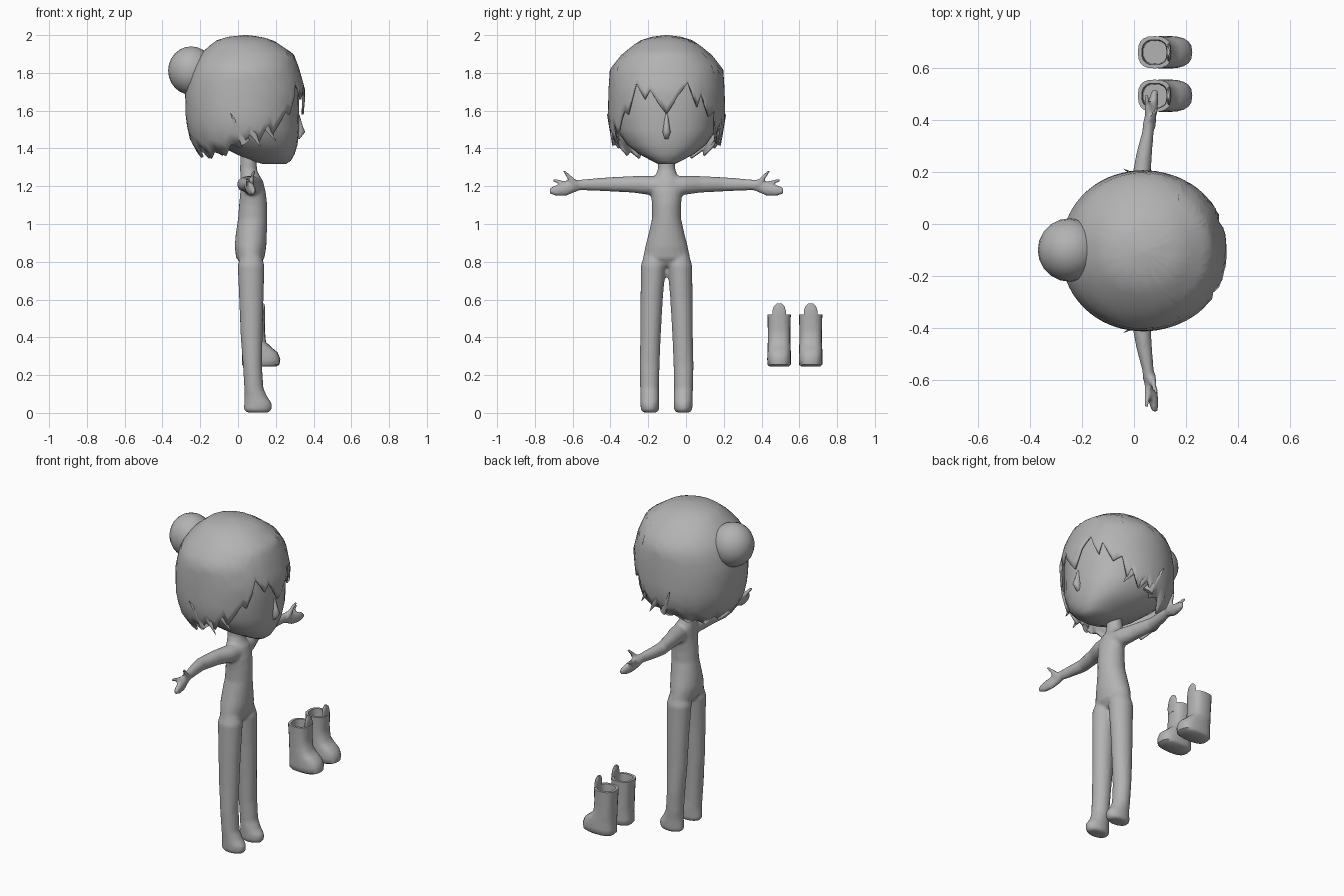
import bpy, bmesh, math
from mathutils import Vector

if "Cube" in bpy.data.objects:
    bpy.data.objects.remove(bpy.data.objects["Cube"])

CY = -0.103  # figure's mirror plane; the figure faces +x

grey = bpy.data.materials.new("plain grey")
grey.diffuse_color = (0.45, 0.45, 0.45, 1)
grey.use_nodes = True
grey.node_tree.nodes["Principled BSDF"].inputs["Base Color"].default_value = grey.diffuse_color


def loft(bm, rings, axis="z", n=20, cap_end=True, power=1.0):
    """Rings are (t, a, ra, b, rb): ellipses round (a, b) at height t on the axis."""
    def c(v):
        return math.copysign(abs(v) ** power, v)
    loops = []
    for t, a, ra, b, rb in rings:
        loop = []
        for i in range(n):
            w = 2 * math.pi * i / n
            p, q = a + ra * c(math.cos(w)), b + rb * c(math.sin(w))
            loop.append(bm.verts.new((p, q, t) if axis == "z" else (p, t, q)))
        loops.append(loop)
    for lo, hi in zip(loops, loops[1:]):
        for i in range(n):
            j = (i + 1) % n
            bm.faces.new((lo[i], lo[j], hi[j], hi[i]))
    bm.faces.new(loops[0])
    if cap_end:
        bm.faces.new(loops[-1])


def span(z, x0, x1, y, ry):
    return (z, (x0 + x1) / 2, (x1 - x0) / 2, y, ry)


def spike(bm, a, b, r, flat=1.0, tip=0.15):
    """Tapered finger or lock of hair from a to b."""
    a, b = Vector(a), Vector(b)
    d = b - a
    m = d.to_track_quat("Z", "Y").to_matrix().to_4x4()
    res = bmesh.ops.create_cone(bm, cap_ends=True, segments=8, radius1=r,
                                radius2=r * tip, depth=d.length)
    for v in res["verts"]:
        v.co.x *= flat
        v.co = m @ v.co + (a + b) / 2


def finish(name, bm, angle=40):
    bmesh.ops.recalc_face_normals(bm, faces=bm.faces)
    me = bpy.data.meshes.new(name)
    bm.to_mesh(me)
    bm.free()
    ob = bpy.data.objects.new(name, me)
    bpy.context.collection.objects.link(ob)
    me.materials.append(grey)
    bpy.ops.object.select_all(action="DESELECT")
    ob.select_set(True)
    bpy.context.view_layer.objects.active = ob
    bpy.ops.object.shade_smooth_by_angle(angle=math.radians(angle))
    return ob


# Body: torso, legs, arms and hands fused by a remesh
bm = bmesh.new()
torso = [(.775, .03, .11, .05), (.82, -.01, .14, .125), (.88, -.018, .15, .113),
         (.95, -.012, .153, .095), (1.03, 0, .155, .077), (1.1, .005, .155, .077),
         (1.17, .012, .147, .084), (1.23, .012, .132, .08), (1.26, .012, .112, .058),
         (1.29, .01, .1, .046), (1.42, .015, .1, .045)]
loft(bm, [span(z, a, b, CY, r) for z, a, b, r in torso])
leg = [(.002, .045, .165, .088, .038), (.02, .03, .18, .088, .049),
       (.05, .032, .18, .088, .05), (.085, .035, .155, .088, .05),
       (.13, .033, .135, .09, .05), (.25, .026, .127, .09, .053),
       (.4, .014, .13, .085, .054), (.6, .006, .135, .079, .059),
       (.78, -.002, .14, .07, .066), (.85, .02, .12, .065, .05)]
arm = [(.04, .08, .05, 1.2, .053), (.1, .07, .05, 1.205, .05), (.18, .05, .041, 1.21, .044),
       (.3, .03, .035, 1.21, .038), (.38, .04, .03, 1.209, .033),
       (.46, .054, .022, 1.207, .028), (.49, .057, .023, 1.2, .034),
       (.53, .067, .022, 1.185, .036), (.58, .075, .019, 1.178, .03),
       (.617, .08, .011, 1.176, .018)]
for s in (-1, 1):
    loft(bm, [span(z, a, b, CY + s * c, r) for z, a, b, c, r in leg])
    loft(bm, [(CY + s * d, *rest) for d, *rest in arm], axis="y")
    for p, q in (((.065, .48, 1.205), (.085, .545, 1.285)),
                 ((.06, .5, 1.2), (.045, .605, 1.235))):
        spike(bm, (p[0], CY + s * p[1], p[2]), (q[0], CY + s * q[1], q[2]), .02, tip=.4)
body = finish("body", bm, 60)
rm = body.modifiers.new("fuse", "REMESH")
rm.mode = "VOXEL"
rm.voxel_size = 0.009
rm.use_smooth_shade = True
sm = body.modifiers.new("soften", "SMOOTH")
sm.factor, sm.iterations = 0.5, 4

# Head and face
bm = bmesh.new()
head = [(1.318, .13, .255, .045), (1.335, .07, .28, .08), (1.37, -.01, .30, .145),
        (1.42, -.11, .315, .21), (1.5, -.21, .325, .265), (1.6, -.24, .322, .28),
        (1.72, -.24, .325, .28), (1.82, -.2, .3, .25), (1.9, -.13, .23, .19), (1.95, -.02, .1, .08)]
loft(bm, [span(z, a, b, CY, r) for z, a, b, r in head], n=28, power=.9)
finish("head", bm, 60)

# Nose
bm = bmesh.new()
loft(bm, [(1.45, .318, .008, CY, .01), (1.487, .325, .031, CY, .022),
          (1.52, .32, .022, CY, .016), (1.58, .315, .01, CY, .008)], n=10)
finish("nose", bm, 60)

# Hair cap: dome whose lower edge follows a jagged hairline
dome = [(2.0, .03, .05, .01), (1.99, -.06, .13, .085), (1.97, -.12, .19, .145),
        (1.90, -.2, .295, .235), (1.82, -.25, .325, .3), (1.70, -.28, .358, .308),
        (1.55, -.277, .345, .31), (1.45, -.255, .325, .292), (1.33, -.19, .28, .21)]
hairline = [(-180, 1.38), (-165, 1.35), (-155, 1.4), (-140, 1.345), (-130, 1.38),
            (-115, 1.36), (-105, 1.42), (-95, 1.4), (-85, 1.47), (-75, 1.43),
            (-65, 1.53), (-60, 1.47), (-45, 1.6), (-40, 1.58), (-30, 1.745),
            (-20, 1.66), (-15, 1.71), (0, 1.58), (10, 1.68), (20, 1.75), (30, 1.62),
            (35, 1.69), (45, 1.57), (55, 1.6), (60, 1.47), (65, 1.53), (75, 1.43),
            (85, 1.48), (95, 1.4), (105, 1.42), (120, 1.36), (130, 1.39),
            (145, 1.345), (155, 1.4), (165, 1.36), (180, 1.38)]


def sample(table, k):
    """Linear look-up in a table sorted either way by its first column."""
    for p, q in zip(table, table[1:]):
        if min(p[0], q[0]) <= k <= max(p[0], q[0]):
            f = (k - p[0]) / (q[0] - p[0])
            return [u + f * (v - u) for u, v in zip(p[1:], q[1:])]
    return list(table[-1][1:])


bm = bmesh.new()
ROWS, columns = 14, []
for deg in range(-180, 180, 5):
    w = math.radians(deg)
    low = sample(hairline, deg)[0]
    col = []
    for r in range(ROWS + 1):
        z = 2.0 - (2.0 - low) * (r / ROWS) ** 1.6
        x0, x1, ry = sample(dome, z)
        col.append(bm.verts.new(((x0 + x1) / 2 + (x1 - x0) / 2 * math.cos(w),
                                 CY + ry * math.copysign(abs(math.sin(w)) ** .92, math.sin(w)), z)))
    columns.append(col)
for i, col in enumerate(columns):
    nxt = columns[(i + 1) % len(columns)]
    for r in range(ROWS):
        bm.faces.new((col[r], col[r + 1], nxt[r + 1], nxt[r]))
bm.faces.new([c[0] for c in columns])
hair = finish("hair", bm, 45)
so = hair.modifiers.new("thickness", "SOLIDIFY")
so.thickness, so.offset = 0.012, -1

# Loose locks flaring out beside the ears
bm = bmesh.new()
for s in (-1, 1):
    for p, q, r in (((.04, .27, 1.43), (-.04, .315, 1.585), .03),
                    ((.05, .29, 1.53), (.12, .285, 1.41), .028),
                    ((.12, .28, 1.56), (.2, .25, 1.44), .028)):
        spike(bm, (p[0], CY + s * p[1], p[2]), (q[0], CY + s * q[1], q[2]), r, .5, .05)
finish("side_locks", bm)

# Hair bun
bm = bmesh.new()
bmesh.ops.create_uvsphere(bm, u_segments=20, v_segments=12, radius=.122)
for v in bm.verts:
    v.co.z *= 1.05
    v.co += Vector((-.248, CY + .003, 1.812))
finish("hair_bun", bm, 60)

# Pair of hollow boots with a front tab
outer = [(.245, .03, .2, .05), (.256, .02, .22, .062), (.285, .02, .224, .063),
         (.32, .022, .21, .062), (.345, .022, .18, .061), (.375, .022, .148, .06),
         (.44, .02, .142, .06), (.495, .016, .143, .061), (.52, .015, .144, .062),
         (.52, .03, .128, .048), (.44, .034, .125, .046), (.36, .036, .125, .044)]
for k, cy in enumerate((.493, .66)):
    bm = bmesh.new()
    loft(bm, [span(z, a, b, cy, r) for z, a, b, r in outer], n=20, power=.75)
    loft(bm, [(.47, .135, .008, cy, .036), (.54, .134, .009, cy, .036),
              (.565, .133, .009, cy, .028), (.58, .132, .006, cy, .012)], n=12)
    finish("boot_%d" % (k + 1), bm, 50)
